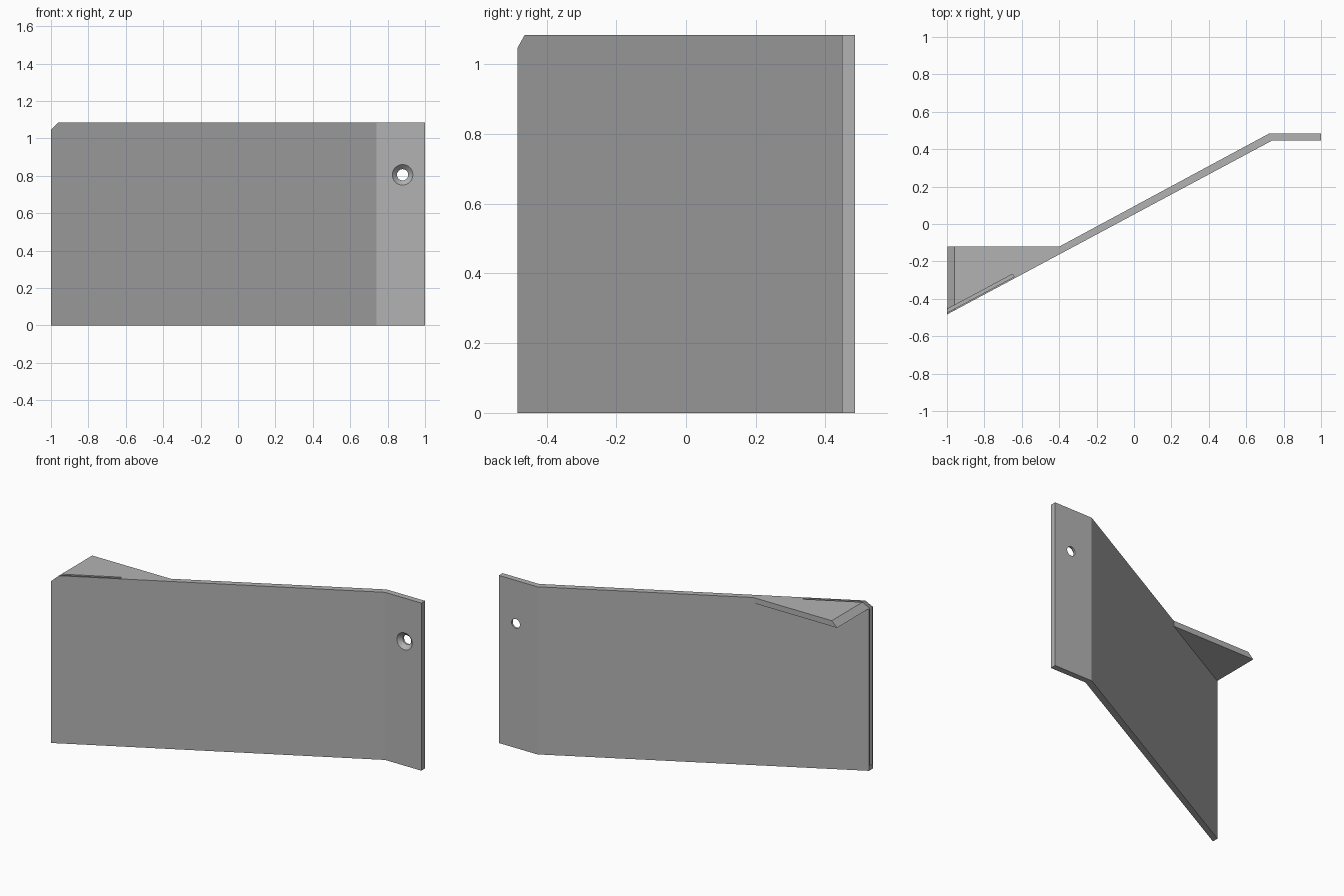
import bpy
import bmesh
from mathutils import Vector

if "Cube" in bpy.data.objects:
    bpy.data.objects.remove(bpy.data.objects["Cube"])

H = 1.085           # overall height
T = 0.038           # sheet thickness at the mounting tab
Y0 = 0.485          # half depth
SLOPE = 0.535       # lean of the main wall, in plan
BEND = 0.74         # x of the front bend line

grey = bpy.data.materials.new("plain grey")
grey.use_nodes = True
colour = (0.45, 0.45, 0.45, 1)
grey.diffuse_color = colour
grey.node_tree.nodes["Principled BSDF"].inputs["Base Color"].default_value = colour


def front_y(x):
    """Depth of the wall's front face at x."""
    return Y0 - T + (x - BEND) * SLOPE


def prism(name, points, sweep, place):
    """Extrude a flat outline along sweep; place maps 2D points to 3D."""
    bm = bmesh.new()
    face = bm.faces.new([bm.verts.new(place(*p)) for p in points])
    moved = bmesh.ops.extrude_face_region(bm, geom=[face])["geom"]
    verts = [v for v in moved if isinstance(v, bmesh.types.BMVert)]
    bmesh.ops.translate(bm, vec=Vector(sweep), verts=verts)
    bmesh.ops.recalc_face_normals(bm, faces=bm.faces)
    return finish(name, bm)


def finish(name, bm):
    mesh = bpy.data.meshes.new(name)
    bm.to_mesh(mesh)
    bm.free()
    mesh.materials.append(grey)
    obj = bpy.data.objects.new(name, mesh)
    bpy.context.collection.objects.link(obj)
    return obj


def apply_boolean(target, tool, operation):
    """Combine tool into target, then discard it."""
    mod = target.modifiers.new(tool.name, "BOOLEAN")
    mod.operation = operation
    mod.solver = "EXACT"
    mod.object = tool
    bpy.context.view_layer.objects.active = target
    bpy.ops.object.modifier_apply(modifier=mod.name)
    bpy.data.objects.remove(tool)


def cone(bm, r1, r2, y1, y2):
    """Round cutter along y, centred on the screw hole."""
    rings = []
    for r, y in ((r1, y1), (r2, y2)):
        ring = bmesh.ops.create_circle(bm, segments=32, radius=r)["verts"]
        for v in ring:
            v.co = Vector((0.88 + v.co.x, y, 0.805 + v.co.y))
        rings.append(ring)
    for i in range(32):
        j = (i + 1) % 32
        bm.faces.new((rings[0][i], rings[0][j], rings[1][j], rings[1][i]))
    for ring in rings:
        bm.faces.new(ring)
    bmesh.ops.recalc_face_normals(bm, faces=bm.faces)


def plan(z):
    return lambda x, y: Vector((x, y, z))


# Bent sheet: leaning wall and flat mounting tab
gap = 0.04
back_bend = BEND - 0.015
bracket = prism("bent_panel", [
    (-1, front_y(-1)), (BEND, Y0 - T), (1, Y0 - T),
    (1, Y0), (back_bend, Y0), (-1, front_y(-1) + gap)],
    (0, 0, H), plan(0))

# Triangular top flange behind the wall
flange = prism("top_flange", [
    (-1, front_y(-1) + 0.02), (-0.4, front_y(-0.4) + 0.02),
    (-0.4, -0.12), (-1, -0.12)], (0, 0, 0.036), plan(H - 0.036))
apply_boolean(bracket, flange, "UNION")

# Narrow slot inside the wall, open at the top and at the end
slot = prism("slot_cutter", [
    (-1.1, front_y(-1.1) + 0.010), (-0.64, front_y(-0.64) + 0.010),
    (-0.65, front_y(-0.65) + 0.028), (-1.1, front_y(-1.1) + 0.028)],
    (0, 0, 1.2), plan(0.03))
apply_boolean(bracket, slot, "DIFFERENCE")

# Bevelled upper corner at the free end
corner = prism("corner_cutter", [
    (-1.04, H - 0.076), (-0.92, H + 0.038), (-1.04, H + 0.038)],
    (0, 1.2, 0), lambda x, z: Vector((x, -0.6, z)))
apply_boolean(bracket, corner, "DIFFERENCE")

# Countersunk screw hole in the tab
for name, spec in (("hole_cutter", (0.03, 0.03, 0.4, 0.55)),
                   ("countersink_cutter", (0.060, 0.03, Y0 - T - 0.005, Y0 - T + 0.025))):
    bm = bmesh.new()
    cone(bm, *spec)
    apply_boolean(bracket, finish(name, bm), "DIFFERENCE")

# Crisp flat sheet, smooth hole
bracket.select_set(True)
bpy.context.view_layer.objects.active = bracket
bpy.ops.object.shade_smooth_by_angle(angle=0.4)
